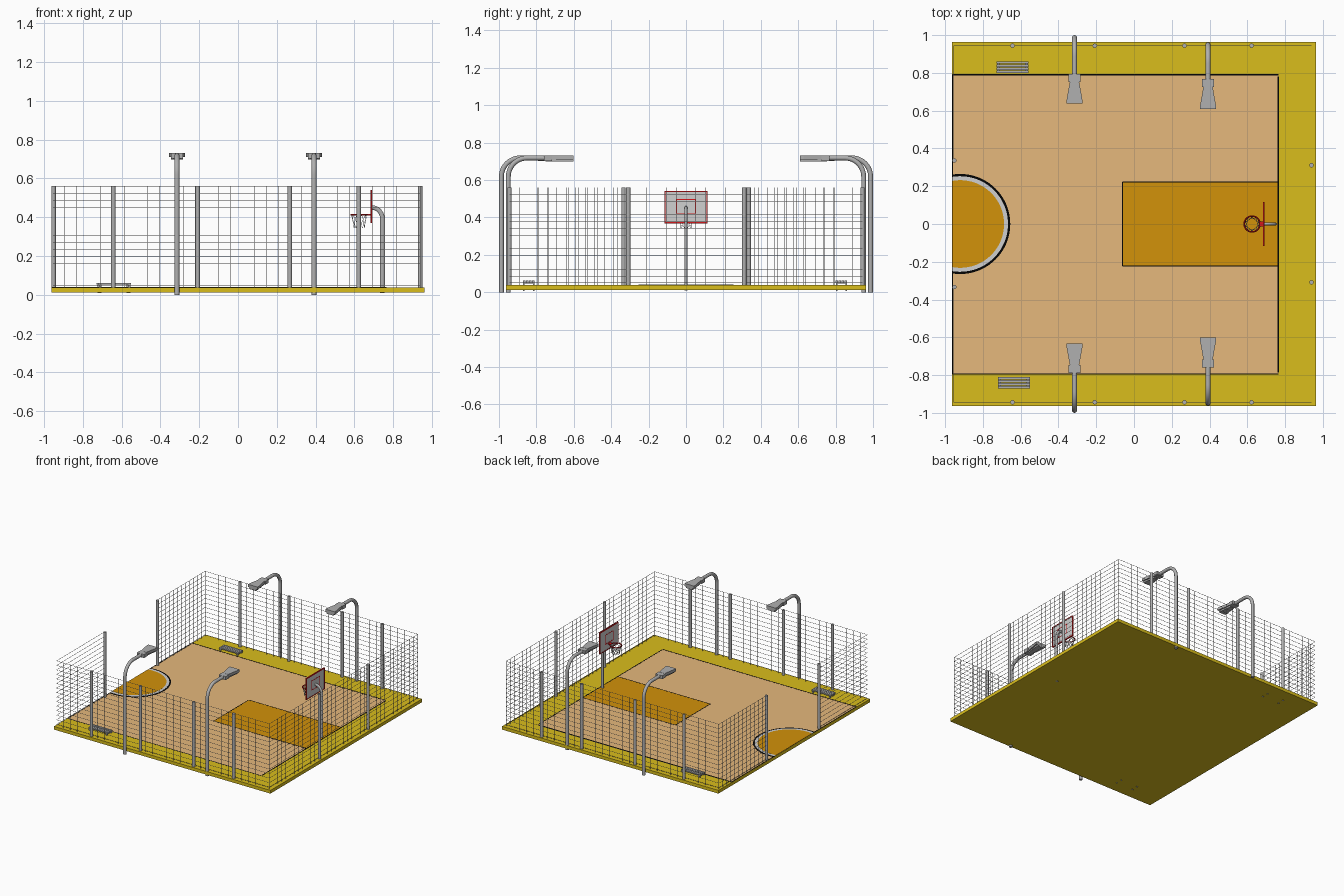
import bpy, bmesh, math
from mathutils import Vector, Matrix

if "Cube" in bpy.data.objects:
    bpy.data.objects.remove(bpy.data.objects["Cube"])


def material(name, r, g, b):
    m = bpy.data.materials.new(name)
    m.diffuse_color = [(c / 255 / 12.92 if c < 11 else ((c / 255 + .055) / 1.055) ** 2.4) for c in (r, g, b)] + [1]
    m.use_nodes = True
    m.node_tree.nodes["Principled BSDF"].inputs["Base Color"].default_value = m.diffuse_color
    return m


YELLOW = material("yellow_surround", 218, 190, 28)
TAN = material("tan_court", 230, 184, 124)
ORANGE = material("orange_paint", 210, 146, 10)
BLACK = material("black_line", 4, 4, 4)
STEEL = material("steel_grey", 176, 176, 176)
PALE = material("pale_grey", 208, 208, 208)
RED = material("red", 215, 22, 25)


def finish(name, bm, mat, smooth=False):
    bmesh.ops.recalc_face_normals(bm, faces=bm.faces)
    me = bpy.data.meshes.new(name)
    bm.to_mesh(me)
    bm.free()
    me.materials.append(mat)
    ob = bpy.data.objects.new(name, me)
    bpy.context.collection.objects.link(ob)
    if smooth:
        bpy.ops.object.select_all(action='DESELECT')
        ob.select_set(True)
        bpy.context.view_layer.objects.active = ob
        bpy.ops.object.shade_smooth_by_angle(angle=math.radians(40))
    return ob


def box(bm, x0, x1, y0, y1, z0, z1):
    m = Matrix.Translation(((x0 + x1) / 2, (y0 + y1) / 2, (z0 + z1) / 2))
    bmesh.ops.create_cube(bm, size=1, matrix=m @ Matrix.Diagonal((x1 - x0, y1 - y0, z1 - z0, 1)))


def boxes(name, mat, *dims):
    bm = bmesh.new()
    for d in dims:
        box(bm, *d)
    return finish(name, bm, mat)


def sweep(bm, pts, normal, rn, rt, sides):
    """Tube along a planar path; rn = radius across the plane, rt = in the plane."""
    pts, n = [Vector(p) for p in pts], Vector(normal)
    rings = []
    for i, p in enumerate(pts):
        t = (pts[min(i + 1, len(pts) - 1)] - pts[max(i - 1, 0)]).normalized()
        s = t.cross(n).normalized()
        rings.append([bm.verts.new(p + n * rn * math.cos(a) + s * rt * math.sin(a))
                      for a in (2 * math.pi * k / sides for k in range(sides))])
    for a, b in zip(rings, rings[1:]):
        for k in range(sides):
            j = (k + 1) % sides
            bm.faces.new((a[k], a[j], b[j], b[k]))
    bm.faces.new(rings[0])
    bm.faces.new(rings[-1])


def extrude_outline(bm, pts, z0, z1):
    face = bm.faces.new([bm.verts.new((x, y, z0)) for x, y in pts])
    new = bmesh.ops.extrude_face_region(bm, geom=[face])["geom"]
    bmesh.ops.translate(bm, vec=(0, 0, z1 - z0), verts=[v for v in new if isinstance(v, bmesh.types.BMVert)])


# ---- ground slab, court and painted areas
boxes("ground_slab", YELLOW, (-.963, .963, -.963, .963, .012, .038))
boxes("court", TAN, (-.9625, .764, -.795, .79, .034, .0388))
boxes("key_area", ORANGE, (-.058, .762, -.222, .222, .036, .0394))
L, Z = .003, (.036, .0398)
boxes("court_lines", BLACK,
      (-.962, .764, .79 - L, .79 + L, *Z), (-.962, .764, -.795 - L, -.795 + L, *Z),
      (.764 - L, .764 + L, -.785, .78, *Z), (-.9625, -.957, -.795, .79, *Z),
      (-.06, .764, .222 - L, .222 + L, *Z), (-.06, .764, -.222 - L, -.222 + L, *Z),
      (-.06 - L, -.06 + L, -.222, .222, *Z))


def centre_arc(r):
    """Circle about (-0.92, 0) cut off by the open edge of the court."""
    a = math.acos(-.042 / r)
    return [(-.92 + r * math.cos(-a + 2 * a * i / 48), r * math.sin(-a + 2 * a * i / 48)) for i in range(49)]


for name, mat, r, top in (("centre_circle_outline", BLACK, .265, .0400),
                          ("centre_circle_band", PALE, .253, .0406),
                          ("centre_circle", ORANGE, .232, .0412)):
    bm = bmesh.new()
    extrude_outline(bm, centre_arc(r), .036, top)
    finish(name, bm, mat)

# ---- fence: wire panels on four sides, open in the middle of the left side
W, Y, X0, X1, TOP = .0009, .944, -.954, .940, .56


def panel(name, along_x, fixed, a, b, step):
    bm = bmesh.new()

    def wire(u0, u1, z0, z1):
        if along_x:
            box(bm, u0, u1, fixed - W, fixed + W, z0, z1)
        else:
            box(bm, fixed - W, fixed + W, u0, u1, z0, z1)
    n = round((b - a) / step)
    for i in range(n + 1):
        u = a + (b - a) * i / n
        wire(u - W, u + W, .03, TOP)
    for i in range(15):
        z = .05 + (TOP - .05) * i / 14
        wire(a, b, z - W, z + W)
    finish(name, bm, STEEL)


panel("fence_front", True, -Y, X0, X1, .062)
panel("fence_back", True, Y, X0, X1, .062)
panel("fence_right", False, X1, -Y, Y, .052)
panel("fence_left_front", False, X0, -Y, -.335, .052)
panel("fence_left_back", False, X0, .335, Y, .052)

bm = bmesh.new()
posts = [(x, s * Y) for x in (-.643, -.208, .267, .623) for s in (-1, 1)]
posts += [(X1, .311), (X1, -.309), (X0 + .003, .336), (X0 + .003, -.334)]
for x, y in posts:
    sweep(bm, [(x, y, .02), (x, y, TOP)], (1, 0, 0), .0115, .0115, 16)
finish("fence_posts", bm, STEEL, True)

# ---- four street lamps leaning over the court
for x, ypole, yn, side in ((-.315, .987, .795, 1), (-.315, .987, .79, -1), (.392, .95, .768, 1), (.392, .95, .76, -1)):
    tag = ("left" if x < 0 else "right") + ("_back" if side > 0 else "_front")
    R, zt = .10, .718
    path = [(x, side * ypole, 0)]
    for i in range(13):
        a = math.pi / 2 * i / 12
        path.append((x, side * (ypole - R + R * math.cos(a)), zt - R + R * math.sin(a)))
    path.append((x, side * (yn - .02), zt))
    bm = bmesh.new()
    sweep(bm, path, (1, 0, 0), .013, .013, 16)
    finish("lamp_pole_" + tag, bm, STEEL, True)
    # neck block, then a head that flares outwards with a narrower lens below
    bm = bmesh.new()
    box(bm, x - .031, x + .031, *sorted((side * yn, side * (yn - .043))), .703, .731)
    for w, z0, z1 in ((1, .710, .732), (.72, .698, .710)):
        extrude_outline(bm, [(x + w * dx, side * (yn - dy)) for dx, dy in
                             ((-.024, .04), (.024, .04), (.042, .14), (.042, .158), (-.042, .158), (-.042, .14))],
                        z0, z1)
    finish("lamp_head_" + tag, bm, STEEL)

# ---- two slatted benches
for tag, bx, by in (("back", -.644, .831), ("front", -.636, -.841)):
    dims = []
    for i in range(4):
        yc = by - .024 + .016 * i
        dims.append((bx - .085, bx + .085, yc - .0065, yc + .0065, .053, .062))
    for s in (-1, 1):
        xc = bx + s * .075
        dims.append((xc - .007, xc + .007, by - .029, by + .029, .046, .053))
        for t in (-1, 1):
            dims.append((xc - .006, xc + .006, by + t * .026 - .004, by + t * .026 + .004, .008, .05))
    boxes("bench_" + tag, STEEL, *dims)

# ---- hoop: bent pole, backboard, rim and net
path = [(.744, 0, .01)]
for i in range(11):
    a = math.pi / 2 * i / 10
    path.append((.690 + .055 * math.cos(a), 0, .39 + .06 * math.sin(a)))
bm = bmesh.new()
sweep(bm, path, (0, 1, 0), .008, .012, 14)
finish("hoop_pole", bm, STEEL, True)

BX = .687
boxes("backboard", PALE, (BX - .003, BX + .003, -.113, .113, .372, .538))


def frame(d, h, z0, z1, t):
    x = (BX - d, BX + d)
    return [(*x, -h, h, z0, z0 + t), (*x, -h, h, z1 - t, z1),
            (*x, -h, -h + t, z0 + t, z1 - t), (*x, h - t, h, z0 + t, z1 - t)]


boxes("backboard_frame", RED, *frame(.005, .116, .369, .541, .006))
boxes("backboard_target", RED, *frame(.004, .053, .42, .498, .005))

RX, RZ, RR = .625, .412, .042
bm = bmesh.new()
ring = []
for i in range(32):
    a = 2 * math.pi * i / 32
    c = Vector((math.cos(a), math.sin(a), 0))
    ring.append([bm.verts.new(Vector((RX, 0, RZ)) + c * (RR + .004 * math.cos(b)) + Vector((0, 0, .004 * math.sin(b))))
                 for b in (2 * math.pi * k / 8 for k in range(8))])
for i in range(32):
    p, q = ring[i], ring[(i + 1) % 32]
    for k in range(8):
        bm.faces.new((p[k], p[(k + 1) % 8], q[(k + 1) % 8], q[k]))
box(bm, RX + RR, BX - .003, -.012, .012, RZ - .004, RZ + .004)
finish("rim", bm, RED, True)

bm = bmesh.new()
levels = ((RR - .002, RZ), (.036, .388), (.030, .366), (.028, .345))
for i in range(10):
    for d in (-1, 1):
        pts = []
        for k, (r, z) in enumerate(levels):
            a = 2 * math.pi * (i + d * k * .5) / 10
            pts.append(Vector((RX + r * math.cos(a), r * math.sin(a), z)))
        for p, q in zip(pts, pts[1:]):
            t = (q - p).normalized()
            sweep(bm, [p, q], t.orthogonal().normalized(), .0014, .0014, 4)
finish("net", bm, PALE)
